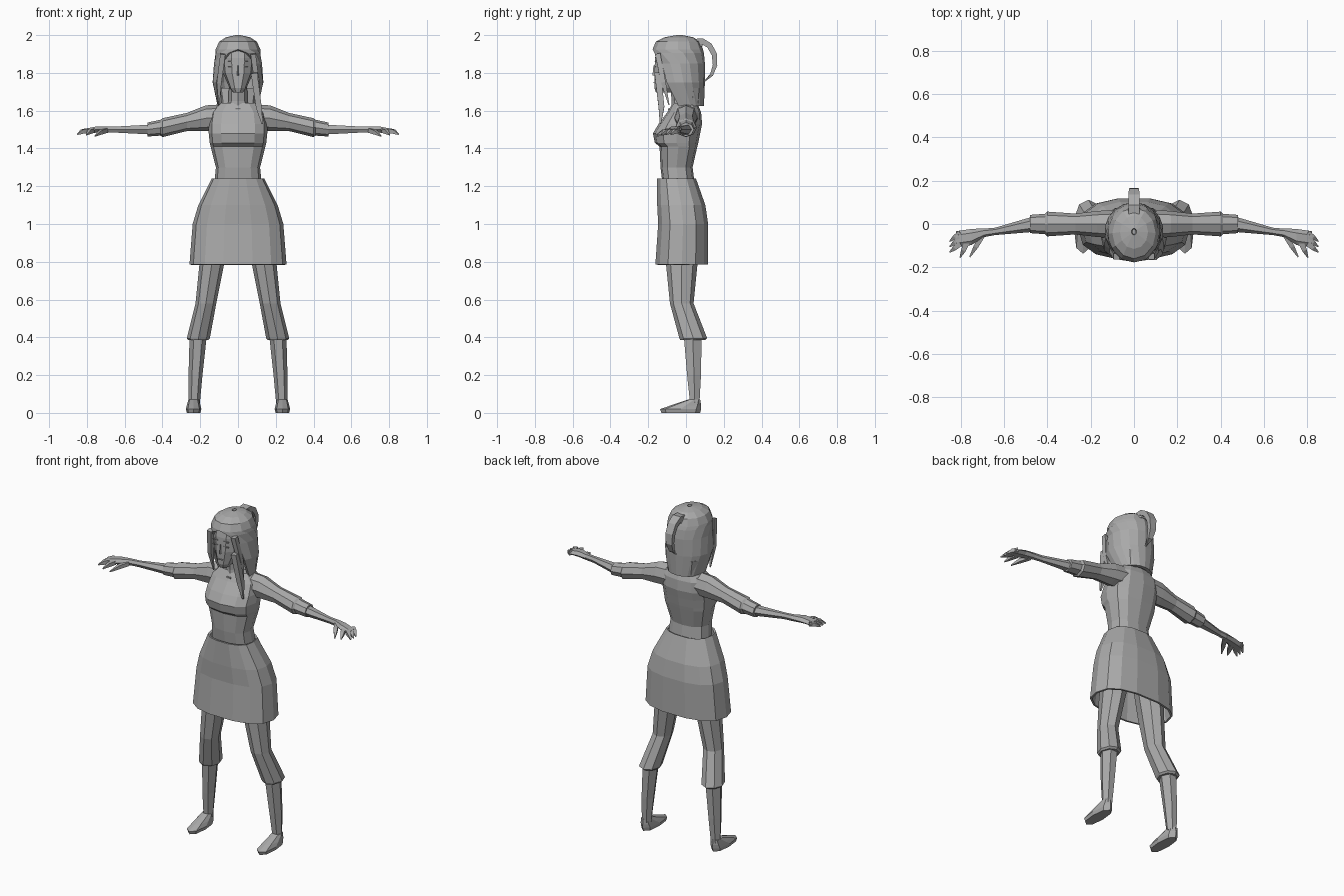
import bpy, bmesh, math
from mathutils import Vector

cube = bpy.data.objects.get("Cube")
if cube:
    bpy.data.objects.remove(cube, do_unlink=True)

grey = bpy.data.materials.new("plain_grey")
grey.use_nodes = True
tone = (0.4, 0.4, 0.4, 1)
grey.diffuse_color = tone
for node in grey.node_tree.nodes:
    if node.type == "BSDF_PRINCIPLED":
        node.inputs["Base Color"].default_value = tone


def skin(name, rings, closed=True, caps=True, mirror=False, shell=0):
    """Bridge equal rings of points into a flat-shaded object."""
    bm = bmesh.new()
    rows = [[bm.verts.new(point) for point in ring] for ring in rings]
    count = len(rows[0])
    for lower, upper in zip(rows, rows[1:]):
        for i in range(count if closed else count - 1):
            j = (i + 1) % count
            bm.faces.new((lower[i], lower[j], upper[j], upper[i]))
    if caps:
        bm.faces.new(rows[0])
        bm.faces.new(rows[-1])
    bmesh.ops.remove_doubles(bm, verts=bm.verts, dist=0.0005)
    bmesh.ops.recalc_face_normals(bm, faces=bm.faces)
    mesh = bpy.data.meshes.new(name)
    bm.to_mesh(mesh)
    bm.free()
    mesh.materials.append(grey)
    ob = bpy.data.objects.new(name, mesh)
    bpy.context.collection.objects.link(ob)
    if shell:
        solid = ob.modifiers.new("thickness", "SOLIDIFY")
        solid.thickness = shell
        solid.offset = -1
    if mirror:
        other = ob.modifiers.new("other_side", "MIRROR")
        other.use_mirror_merge = False


def level(z, wide, front, back, x=0):
    """Horizontal section: its centre and two half axes."""
    middle, depth = (front + back) / 2, (back - front) / 2
    return Vector((x, middle, z)), Vector((wide, 0, 0)), Vector((0, depth, 0))


def cut(x, y, z, deep, tall):
    """Upright section across an arm."""
    return Vector((x, y, z)), Vector((0, deep, 0)), Vector((0, 0, tall))


def squared(value, power):
    return math.copysign(abs(value) ** power, value)


def loft(name, *sections, sides=8, power=1, **options):
    turns = [math.tau * i / sides for i in range(sides)]
    rings = [[centre + a * squared(math.cos(t), power) + b * squared(math.sin(t), power)
              for t in turns] for centre, a, b in sections]
    skin(name, rings, **options)


def tube(name, points, thick, squash=1, mirror=False):
    """Four-sided strand that thins towards its end."""
    points = [Vector(p) for p in points]
    last = len(points) - 1
    rings = []
    for i, point in enumerate(points):
        way = (points[min(i + 1, last)] - points[max(i - 1, 0)]).normalized()
        side = way.cross(Vector((0, 0, 1) if abs(way.z) < 0.7 else (0, 1, 0))).normalized()
        up = side.cross(way) * squash
        radius = thick * (1 - 0.8 * (i / last) ** 3)
        rings.append([point + radius * s for s in (side + up, up - side, -side - up, side - up)])
    skin(name, rings, mirror=mirror)


def finger(name, base, tip):
    base, tip = Vector(base), Vector(tip)
    knuckle = base.lerp(tip, 0.5) + Vector((0, 0, 0.005))
    tube(name, (base, knuckle, tip), thick=0.012, mirror=True)


def plate(name, centre, size, mirror=False):
    centre, (wide, deep, tall) = Vector(centre), size
    corners = ((-wide, -deep), (wide, -deep), (wide, deep), (-wide, deep))
    skin(name, [[centre + Vector((x, y, z)) / 2 for x, y in corners] for z in (-tall, tall)],
         mirror=mirror)


# Torso, with the bust overhanging the ribs, and the open skirt
loft("shirt",
     level(z=1.22, wide=.125, front=-.125, back=.045),
     level(z=1.3, wide=.117, front=-.135, back=.035),
     level(z=1.41, wide=.145, front=-.14, back=.06),
     level(z=1.43, wide=.15, front=-.165, back=.065),
     level(z=1.48, wide=.155, front=-.175, back=.075),
     level(z=1.53, wide=.155, front=-.145, back=.085),
     level(z=1.59, wide=.145, front=-.1, back=.08),
     level(z=1.64, wide=.1, front=-.07, back=.06),
     sides=12, power=.8)
loft("skirt",
     level(z=1.24, wide=.14, front=-.155, back=.055),
     level(z=1.1, wide=.21, front=-.155, back=.105),
     level(z=1, wide=.24, front=-.15, back=.12),
     level(z=.785, wide=.257, front=-.165, back=.12),
     sides=14, power=.8, caps=False, shell=.012)

# Legs and feet
loft("trouser_leg",
     level(x=.1, z=1.05, wide=.09, front=-.1, back=.08),
     level(x=.14, z=.78, wide=.065, front=-.105, back=.06),
     level(x=.17, z=.58, wide=.055, front=-.085, back=.04),
     level(x=.21, z=.395, wide=.061, front=-.035, back=.112),
     level(x=.21, z=.385, wide=.053, front=-.03, back=.1),
     mirror=True)
loft("shin",
     level(x=.21, z=.42, wide=.046, front=-.02, back=.09),
     level(x=.225, z=.2, wide=.037, front=0, back=.085),
     level(x=.232, z=.05, wide=.03, front=.018, back=.075),
     sides=6, mirror=True)
loft("shoe",
     level(x=.235, z=0, wide=.036, front=-.13, back=.075),
     level(x=.235, z=.02, wide=.041, front=-.137, back=.08),
     level(x=.235, z=.04, wide=.036, front=-.08, back=.08),
     level(x=.235, z=.07, wide=.028, front=.01, back=.075),
     power=.8, mirror=True)

# Arms, with a turned cuff at the elbow
loft("sleeve",
     cut(x=.09, y=0, z=1.565, deep=.065, tall=.068),
     cut(x=.17, y=0, z=1.56, deep=.06, tall=.068),
     cut(x=.27, y=0, z=1.54, deep=.048, tall=.048),
     cut(x=.4, y=0, z=1.51, deep=.057, tall=.05),
     cut(x=.41, y=0, z=1.51, deep=.047, tall=.042),
     cut(x=.48, y=0, z=1.5, deep=.042, tall=.037),
     mirror=True)
loft("forearm",
     cut(x=.46, y=0, z=1.5, deep=.036, tall=.03),
     cut(x=.64, y=-.034, z=1.5, deep=.017, tall=.019),
     cut(x=.7, y=-.042, z=1.5, deep=.02, tall=.019),
     sides=6, mirror=True)

# Hands
loft("palm",
     cut(x=.69, y=-.04, z=1.5, deep=.02, tall=.019),
     cut(x=.75, y=-.06, z=1.5, deep=.037, tall=.019),
     cut(x=.82, y=-.07, z=1.49, deep=.037, tall=.014),
     sides=6, mirror=True)
finger("thumb", base=(.7, -.055, 1.495), tip=(.757, -.152, 1.465))
finger("index_finger", base=(.77, -.085, 1.495), tip=(.802, -.155, 1.472))
for i, label in enumerate(("middle", "ring", "little")):
    reach = Vector((0, .025, 0)) * i
    finger(label + "_finger", base=Vector((.8, -.09, 1.494)) + reach,
           tip=Vector((.85, -.13, 1.474)) + reach)

# Neck and face
loft("neck",
     level(z=1.6, wide=.065, front=-.08, back=.04),
     level(z=1.65, wide=.05, front=-.076, back=.03),
     level(z=1.76, wide=.048, front=-.085, back=.03))
loft("face",
     level(z=1.695, wide=.025, front=-.16, back=-.08),
     level(z=1.72, wide=.045, front=-.17, back=-.03),
     level(z=1.8, wide=.08, front=-.172, back=.04),
     level(z=1.88, wide=.088, front=-.168, back=.06),
     level(z=1.94, wide=.085, front=-.155, back=.05),
     sides=10, power=.8)
loft("nose",
     level(z=1.785, wide=.007, front=-.178, back=-.15),
     level(z=1.84, wide=.003, front=-.172, back=-.15), sides=4)
for name, z in (("upper_eyelid", 1.862), ("lower_eyelid", 1.832)):
    plate(name, (.036, -.164, z), (.034, .008, .004), mirror=True)
plate("mouth", (0, -.17, 1.75), (.03, .008, .004))
plate("pendant", (0, -.09, 1.608), (.028, .009, .008))


def curtain(gap, **shape):
    """Row of hair points, open at the front by the gap angle."""
    centre, a, b = level(**shape)
    turns = [math.radians(gap + (360 - 2 * gap) * i / 12) for i in range(13)]
    return [centre + a * math.sin(t) - b * math.cos(t) for t in turns]


# Hair parts below the fringe and hangs to the shoulders
skin("hair", [
    curtain(gap=0, z=2, wide=.012, front=-.05, back=-.02),
    curtain(gap=0, z=1.988, wide=.065, front=-.115, back=.04),
    curtain(gap=0, z=1.965, wide=.1, front=-.16, back=.075),
    curtain(gap=0, z=1.925, wide=.118, front=-.177, back=.09),
    curtain(gap=24, z=1.905, wide=.121, front=-.178, back=.095),
    curtain(gap=48, z=1.85, wide=.127, front=-.172, back=.1),
    curtain(gap=58, z=1.75, wide=.136, front=-.165, back=.1),
    curtain(gap=75, z=1.625, wide=.108, front=-.12, back=.095)],
    closed=False, caps=False, shell=.022)
loft("hair_underside",
     level(z=1.632, wide=.095, front=-.02, back=.085),
     level(z=1.72, wide=.11, front=-.01, back=.09), sides=10)
tube("side_lock", [(.08, -.15, 1.9), (.1, -.12, 1.75), (.1, -.09, 1.63)],
     thick=.014, mirror=True)
tube("long_lock", [(.085, -.15, 1.8), (.11, -.13, 1.62), (.128, -.135, 1.53)], thick=.017)

# Ponytail arches up from the crown and curls down behind
arch = [math.radians(a) for a in range(110, -80, -30)]
tube("ponytail", [(0, .07 + .085 * math.cos(t), 1.86 + .11 * math.sin(t)) for t in arch],
     thick=.026, squash=.6)
loft("hair_tie",
     level(z=1.94, wide=.035, front=.03, back=.09),
     level(z=1.97, wide=.028, front=.04, back=.095), sides=6)
